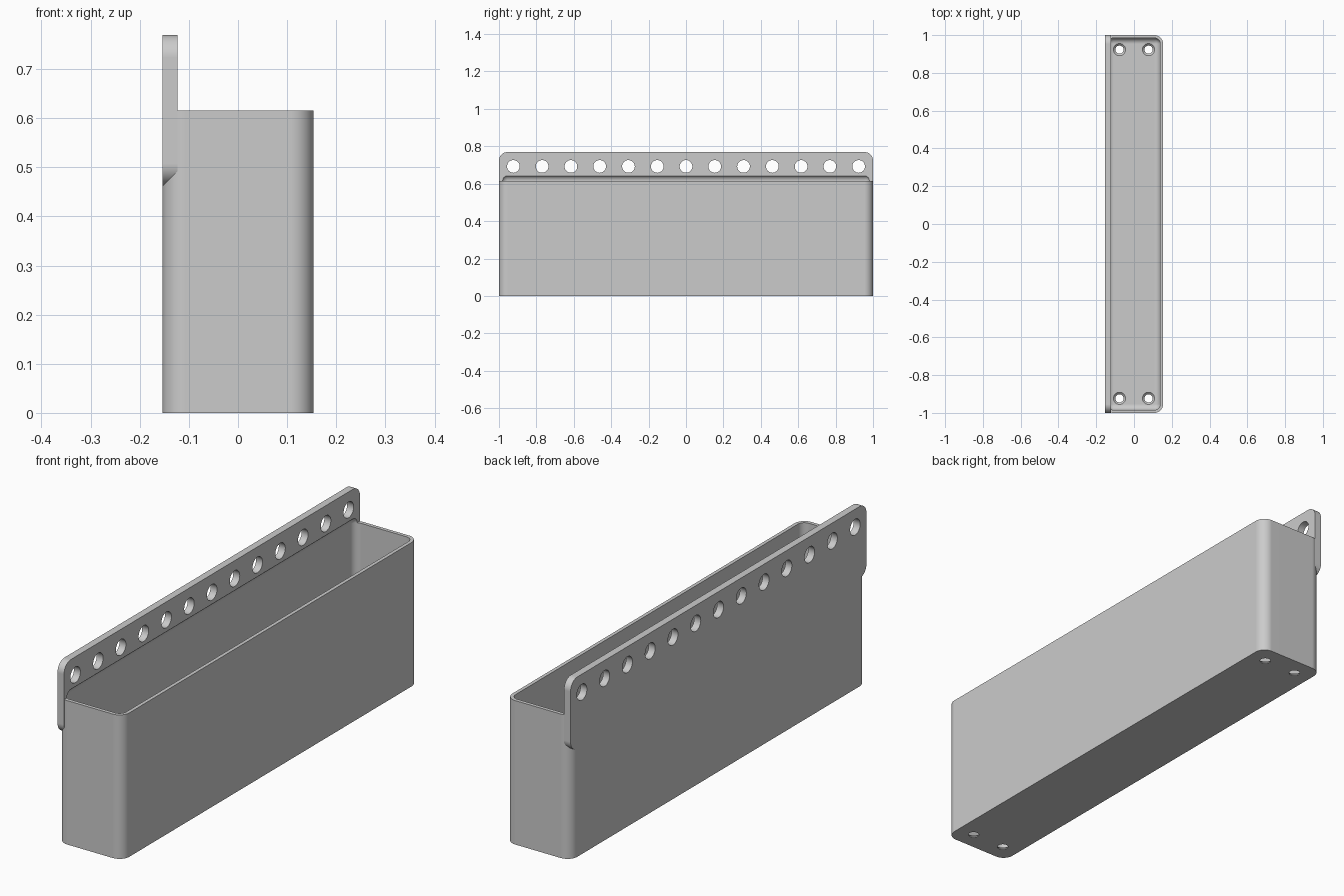
import bpy, bmesh, math
from mathutils import Matrix, Vector

cube = bpy.data.objects.get("Cube")
if cube:
    bpy.data.objects.remove(cube, do_unlink=True)

U = 2 / 130   # one design step; the tray is 130 steps long

grey = bpy.data.materials.new("plain grey")
grey.use_nodes = True
COLOUR = (0.6, 0.6, 0.6, 1)
grey.diffuse_color = COLOUR
grey.node_tree.nodes["Principled BSDF"].inputs["Base Color"].default_value = COLOUR


def make_object(name, bm):
    bmesh.ops.recalc_face_normals(bm, faces=bm.faces)
    bmesh.ops.scale(bm, vec=(U, U, U), verts=bm.verts)
    mesh = bpy.data.meshes.new(name)
    bm.to_mesh(mesh)
    bm.free()
    mesh.materials.append(grey)
    ob = bpy.data.objects.new(name, mesh)
    bpy.context.collection.objects.link(ob)
    return ob


def rounded_box(name, low, high, radius, axis=None):
    """Box with its edges along one axis rounded, or all of them."""
    low, high = Vector(low), Vector(high)
    bm = bmesh.new()
    bmesh.ops.create_cube(bm, size=1)
    bmesh.ops.scale(bm, vec=high - low, verts=bm.verts)
    bmesh.ops.translate(bm, vec=(low + high) / 2, verts=bm.verts)
    edges = [e for e in bm.edges if axis is None
             or abs(e.verts[0].co[axis] - e.verts[1].co[axis]) > 0.1]
    bmesh.ops.bevel(bm, geom=edges, offset=radius, offset_type='OFFSET',
                    segments=10, profile=0.5, affect='EDGES')
    return make_object(name, bm)


def add_cone(bm, centre, r1, r2, depth, turn=None):
    m = Matrix.Translation(centre)
    if turn:
        m = m @ Matrix.Rotation(math.pi / 2, 4, turn)
    bmesh.ops.create_cone(bm, cap_ends=True, segments=40, radius1=r1,
                          radius2=r2, depth=depth, matrix=m)


def cut(ob, cutter):
    mod = ob.modifiers.new("cut", 'BOOLEAN')
    mod.operation = 'DIFFERENCE'
    mod.solver = 'EXACT'
    mod.object = cutter
    bpy.context.view_layer.objects.active = ob
    bpy.ops.object.modifier_apply(modifier=mod.name)


# Main parts
tray = rounded_box("tray", (-10, -65, 0), (10, 65, 40), 3, axis=2)
plate = rounded_box("mounting_plate", (-10, -65, 30), (-8, 65, 50), 3, axis=0)

# Hollow with rounded edges, reaching a little way up the plate
hollow = rounded_box("hollow_cutter", (-9, -64, 1), (9, 64, 42), 2)

# Row of holes along the plate
bm = bmesh.new()
for i in range(-6, 7):
    add_cone(bm, (-9, i * 10, 45), 2.2, 2.2, 6, 'Y')
plate_holes = make_object("plate_hole_cutter", bm)

# Countersunk screw holes in the floor
bm = bmesh.new()
for x in (-5, 5):
    for y in (-60, 60):
        add_cone(bm, (x, y, 0), 1.4, 1.4, 4)
floor_holes = make_object("floor_hole_cutter", bm)
bm = bmesh.new()
for x in (-5, 5):
    for y in (-60, 60):
        add_cone(bm, (x, y, 1), 1.3, 2.9, 1.6)
sinks = make_object("countersink_cutter", bm)

cut(tray, hollow)
cut(tray, floor_holes)
cut(tray, sinks)
cut(plate, hollow)
cut(plate, plate_holes)
for helper in (hollow, plate_holes, floor_holes, sinks):
    bpy.data.objects.remove(helper, do_unlink=True)

# Smooth rounded surfaces, flat walls
for ob in (tray, plate):
    bpy.ops.object.select_all(action='DESELECT')
    ob.select_set(True)
    bpy.context.view_layer.objects.active = ob
    bpy.ops.object.shade_smooth_by_angle(angle=math.radians(30))
    weighted = ob.modifiers.new("flat_walls", 'WEIGHTED_NORMAL')
    weighted.keep_sharp = True
